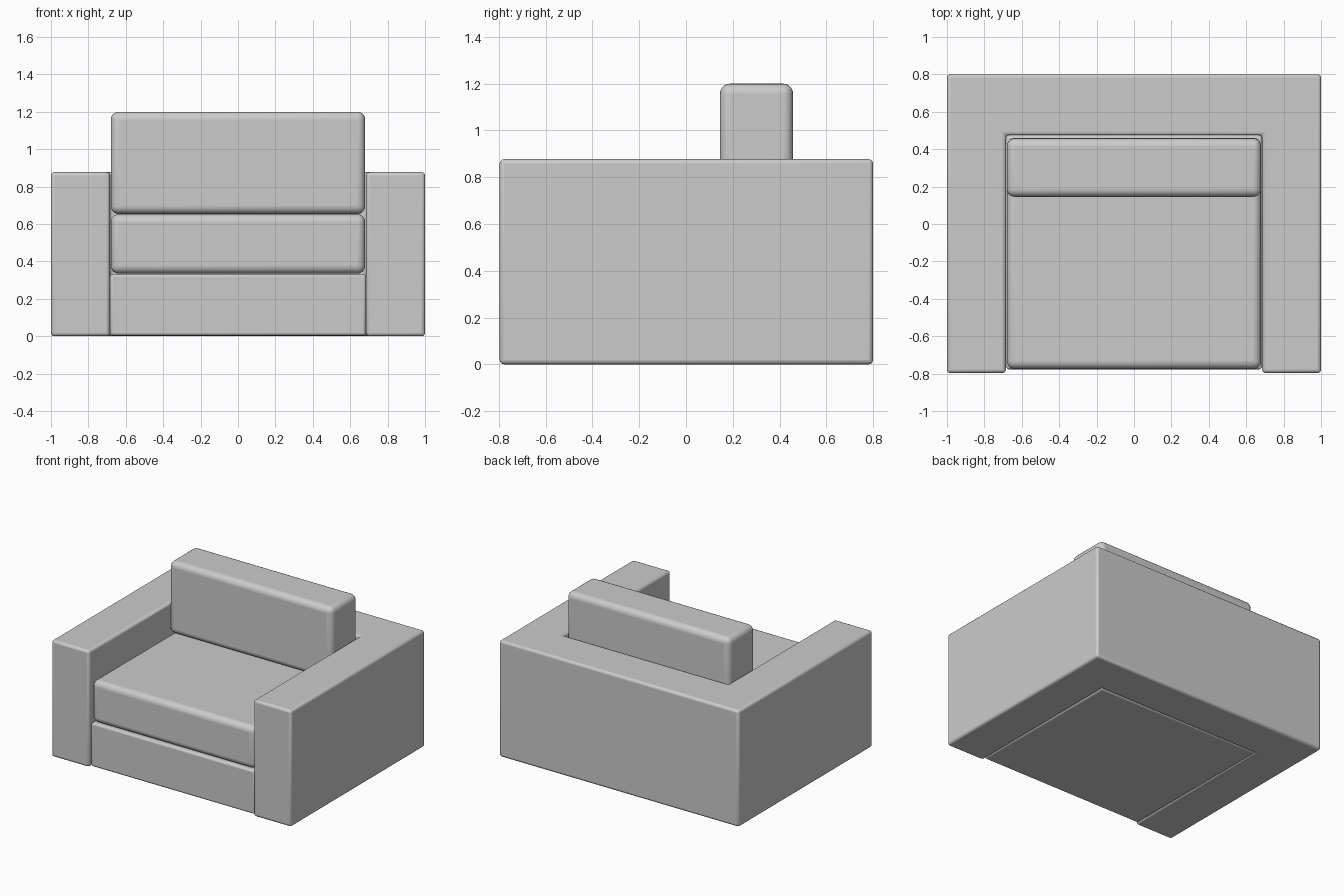
import bpy, bmesh
from math import radians

if "Cube" in bpy.data.objects:
    bpy.data.objects.remove(bpy.data.objects["Cube"])


def prism(name, outline, z0, z1, bevel, segments):
    """Extrude a flat outline upward and round its edges."""
    bm = bmesh.new()
    base = bm.faces.new([bm.verts.new((x, y, z0)) for x, y in outline])
    top = bmesh.ops.extrude_face_region(bm, geom=[base])
    verts = [g for g in top["geom"] if isinstance(g, bmesh.types.BMVert)]
    for v in verts:
        v.co.z = z1
    if not base.is_valid or len(bm.faces) < len(outline) + 2:
        bm.faces.new([v for v in bm.verts if v not in verts])
    bmesh.ops.recalc_face_normals(bm, faces=bm.faces[:])
    mesh = bpy.data.meshes.new(name)
    bm.to_mesh(mesh)
    bm.free()
    obj = bpy.data.objects.new(name, mesh)
    bpy.context.collection.objects.link(obj)
    mod = obj.modifiers.new("rounding", "BEVEL")
    mod.width = bevel
    mod.segments = segments
    mod.limit_method = "ANGLE"
    bpy.ops.object.select_all(action="DESELECT")
    obj.select_set(True)
    bpy.context.view_layer.objects.active = obj
    bpy.ops.object.shade_smooth_by_angle(angle=radians(40))
    return obj


def box(name, x, y0, y1, z0, z1, bevel, segments):
    return prism(name, [(-x, y0), (x, y0), (x, y1), (-x, y1)], z0, z1, bevel, segments)


# U-shaped body: both arms and the back in one piece
right_half = [(0.685, -0.797), (0.997, -0.797), (0.997, 0.8), ]
body = [(0.685, -0.797), (1, -0.797), (1, 0.8), (-1, 0.8),
        (-1, -0.797), (-0.685, -0.797), (-0.685, 0.475), (0.685, 0.475)]
prism("arms_and_back", body, 0, 0.877, 0.018, 3)

# Plinth between the arms
box("base", 0.684, -0.777, 0.474, 0.003, 0.332, 0.015, 3)

# Loose cushions
box("seat_cushion", 0.68, -0.775, 0.46, 0.335, 0.652, 0.042, 5)
box("back_cushion", 0.68, 0.145, 0.458, 0.654, 1.2, 0.042, 5)
